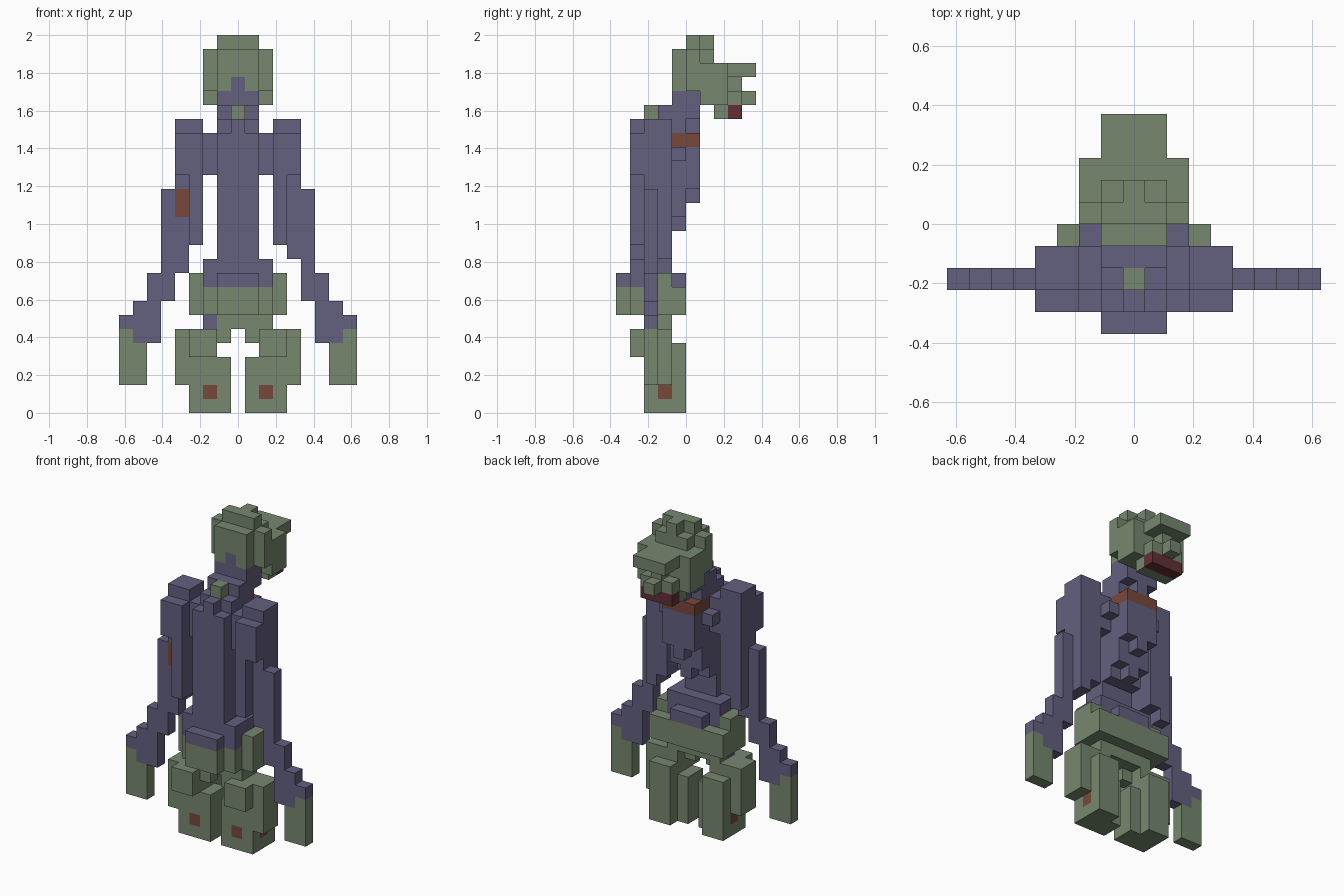
import bpy, bmesh, math

if "Cube" in bpy.data.objects:
    bpy.data.objects.remove(bpy.data.objects["Cube"])

S = 2 / 27          # size of one block
COLOURS = {"skin_green": (0.182, 0.242, 0.158, 1), "cloth_purple": (0.125, 0.115, 0.212, 1),
           "wound_brown": (0.19, 0.065, 0.044, 1), "mouth_red": (0.125, 0.028, 0.034, 1)}
G, P, B, R = range(4)
mats = []
for name, col in COLOURS.items():
    m = bpy.data.materials.new(name)
    m.diffuse_color = col
    m.use_nodes = True
    m.node_tree.nodes["Principled BSDF"].inputs["Base Color"].default_value = m.diffuse_color
    mats.append(m)

cells = {}          # block position -> (part, colour)


def box(part, col, x, y, z):
    """Fill blocks: x is an inclusive index range, y and z are grid-line ranges."""
    for i in range(x[0], x[1] + 1):
        for j in range(*y):
            for k in range(*z):
                cells[i, j, k] = (part, col)


def pair(part, col, x, y, z):
    """The same blocks on the right and the left."""
    box("right_" + part, col, x, y, z)
    box("left_" + part, col, (-x[1], -x[0]), y, z)


# Legs and feet
pair("leg", G, (2, 3), (-3, -1), (0, 6))
pair("leg", G, (2, 3), (-1, 0), (0, 5))
pair("leg", G, (1, 1), (-3, -1), (0, 4))
pair("leg", G, (1, 1), (-3, -2), (5, 6))
pair("leg", G, (4, 4), (-3, -1), (2, 6))
pair("leg", G, (2, 3), (-4, -3), (4, 6))
pair("leg", B, (2, 2), (-3, -2), (1, 2))
pair("leg", B, (3, 3), (-2, -1), (1, 2))

# Hips and waist
box("hips", G, (-2, 2), (-3, -1), (6, 7))
box("hips", P, (-2, -2), (-3, -2), (6, 7))
box("hips", G, (-2, 2), (-4, 0), (7, 9))
box("hips", G, (-3, 3), (-3, 0), (7, 9))
box("hips", G, (-3, 3), (-3, -1), (9, 10))
box("hips", G, (-1, 1), (-5, -4), (7, 9))
box("waist", P, (-1, 1), (-5, 0), (9, 10))
box("waist", P, (-2, 2), (-4, -1), (9, 11))

# Torso and ragged chest
box("torso", P, (-1, 1), (-4, -2), (11, 13))
box("torso", P, (-1, 1), (-4, -1), (13, 20))
box("torso", P, (-1, 1), (-3, 0), (20, 21))
box("torso", P, (0, 0), (-4, 1), (20, 21))
box("chest", P, (-1, 1), (-1, 0), (14, 20))
box("chest", P, (0, 0), (-1, 0), (13, 14))
box("chest", P, (-1, 1), (0, 1), (16, 20))
box("chest", P, (0, 0), (0, 1), (15, 16))
box("chest", B, (-1, 1), (-1, 1), (19, 20))
pair("chest_scrap", P, (2, 2), (-1, 0), (18, 19))

# Shoulders and arms
pair("shoulder", P, (2, 2), (-3, -1), (17, 20))
pair("shoulder", P, (3, 4), (-4, -1), (17, 20))
pair("shoulder", P, (3, 4), (-3, -1), (20, 21))
pair("arm", P, (3, 3), (-4, -1), (12, 17))
pair("arm", P, (4, 4), (-3, -1), (11, 17))
box("left_arm", P, (-4, -4), (-3, -2), (10, 11))
box("left_arm", B, (-4, -4), (-3, -2), (14, 16))
for i, lo, hi in ((5, 8, 16), (6, 5, 10), (7, 5, 8), (8, 6, 7)):
    pair("arm", P, (i, i), (-3, -2), (lo, hi))
pair("hand", G, (7, 7), (-3, -2), (2, 5))
pair("hand", G, (8, 8), (-3, -2), (2, 6))

# Neck
box("neck", P, (-1, 1), (-2, 1), (21, 22))
box("neck", P, (-1, 1), (-1, 1), (22, 23))
box("neck_bone", G, (0, 0), (-3, -2), (21, 22))

# Head, brow, nose and jaw
box("head", G, (-1, 1), (-1, 2), (23, 26))
box("head", P, (0, 0), (-1, 0), (23, 24))
box("head", G, (-2, 2), (0, 1), (23, 26))
box("head", G, (-2, 2), (1, 3), (22, 25))
box("head", G, (-1, 1), (0, 1), (26, 27))
box("head", G, (0, 0), (1, 2), (26, 27))
box("brow", G, (-1, 1), (3, 5), (24, 25))
box("nose", G, (0, 0), (3, 4), (23, 24))
box("jaw", G, (-1, 1), (3, 4), (22, 23))
box("jaw", G, (0, 0), (4, 5), (22, 23))
box("jaw", G, (-1, 1), (2, 3), (21, 22))
box("mouth", R, (-1, 1), (3, 4), (21, 22))

# Turn each part's exposed block sides into one mesh with merged flat faces
for part in sorted({p for p, _ in cells.values()}):
    bm = bmesh.new()
    for (i, j, k), (p, col) in cells.items():
        if p != part:
            continue
        for axis in range(3):
            for side in (-1, 1):
                step = [0, 0, 0]
                step[axis] = side
                if (i + step[0], j + step[1], k + step[2]) in cells:
                    continue
                loop = []
                for a, b in ((-1, -1), (1, -1), (1, 1), (-1, 1))[::side]:
                    c = [0, 0, 0]
                    c[axis], c[(axis + 1) % 3], c[(axis + 2) % 3] = side, a, b
                    loop.append(bm.verts.new(((i + c[0] / 2) * S, (j + .5 + c[1] / 2) * S,
                                              (k + .5 + c[2] / 2) * S)))
                bm.faces.new(loop).material_index = col
    bmesh.ops.remove_doubles(bm, verts=bm.verts, dist=1e-4)
    bmesh.ops.dissolve_limit(bm, angle_limit=math.radians(1), verts=bm.verts,
                             edges=bm.edges, delimit={'MATERIAL'})
    mesh = bpy.data.meshes.new(part)
    for m in mats:
        mesh.materials.append(m)
    bm.to_mesh(mesh)
    bm.free()
    bpy.context.collection.objects.link(bpy.data.objects.new(part, mesh))
